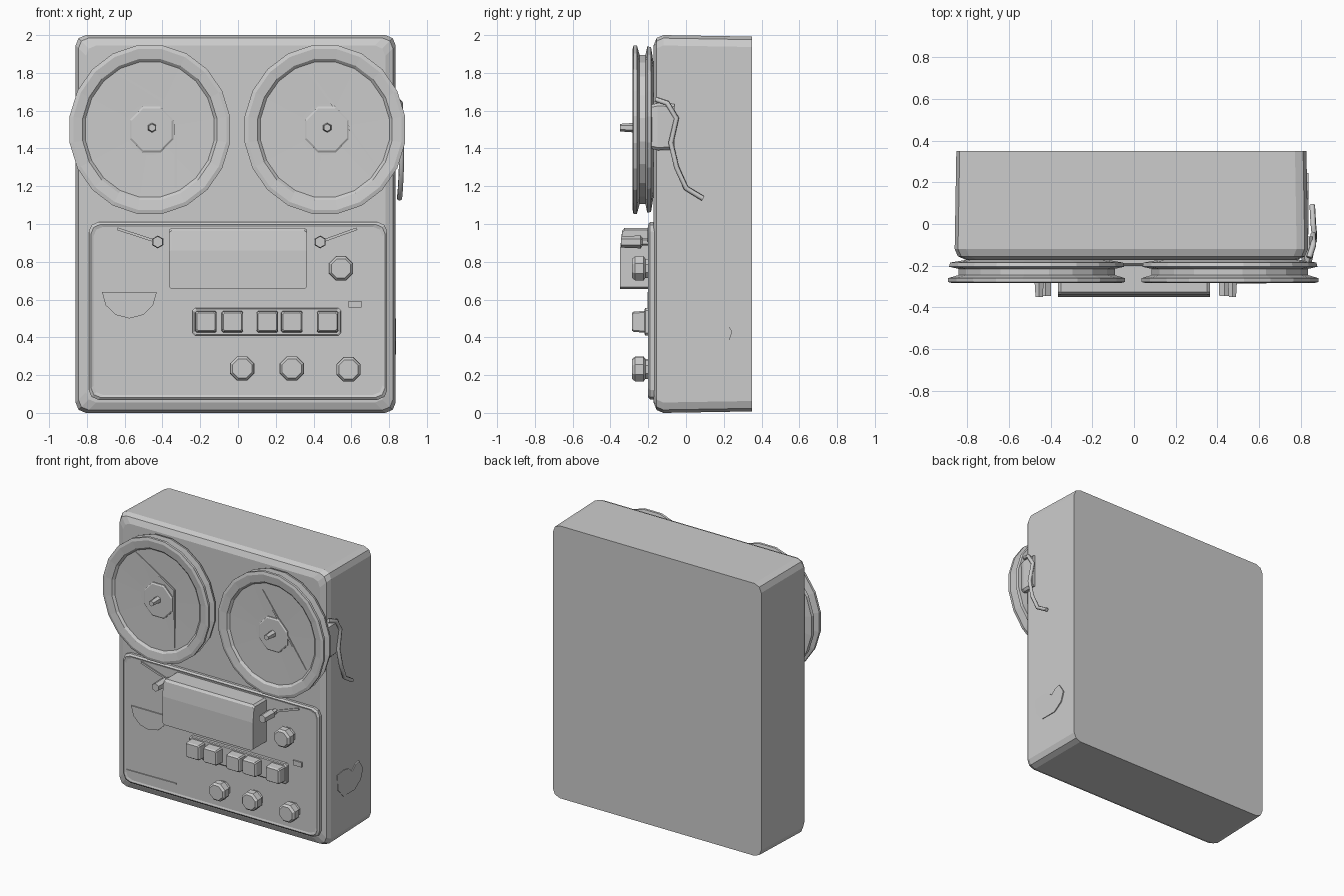
import bpy, bmesh, math
from mathutils import Vector

cube = bpy.data.objects.get("Cube")
if cube:
    bpy.data.objects.remove(cube, do_unlink=True)

GREY = (0.6, 0.6, 0.6, 1)
grey = bpy.data.materials.new("plain grey")
grey.use_nodes = True
grey.diffuse_color = GREY
grey.node_tree.nodes["Principled BSDF"].inputs["Base Color"].default_value = GREY


def finish(name, bm, smooth=False):
    bmesh.ops.recalc_face_normals(bm, faces=bm.faces[:])
    mesh = bpy.data.meshes.new(name)
    bm.to_mesh(mesh)
    bm.free()
    mesh.materials.append(grey)
    ob = bpy.data.objects.new(name, mesh)
    bpy.context.collection.objects.link(ob)
    if smooth:
        bpy.ops.object.select_all(action='DESELECT')
        ob.select_set(True)
        bpy.context.view_layer.objects.active = ob
        bpy.ops.object.shade_smooth_by_angle(angle=math.radians(30))
    return ob


def loft(name, rings, smooth=False):
    """Skin a list of equal-length point rings and cap both ends."""
    bm = bmesh.new()
    loops = [[bm.verts.new(p) for p in ring] for ring in rings]
    for a, b in zip(loops, loops[1:]):
        for i in range(len(a)):
            j = (i + 1) % len(a)
            bm.faces.new((a[i], a[j], b[j], b[i]))
    bm.faces.new(loops[0])
    bm.faces.new(loops[-1])
    return finish(name, bm, smooth)


def rounded_box(name, x0, x1, z0, z1, radius, sections, steps=2):
    """Rounded rectangle facing -y; sections are (y, inset) pairs."""
    rings = []
    for y, inset in sections:
        ring = []
        for k, (sx, sz) in enumerate(((1, 1), (-1, 1), (-1, -1), (1, -1))):
            cx = x1 - radius if sx > 0 else x0 + radius
            cz = z1 - radius if sz > 0 else z0 + radius
            for s in range(steps + 1):
                a = math.radians(90) * (k + s / steps)
                ring.append((cx + radius * math.cos(a) - sx * inset, y,
                             cz + radius * math.sin(a) - sz * inset))
        rings.append(ring)
    return loft(name, rings)


def turned(name, x, z, profile, sides, stretch=1.0, smooth=False):
    """Turn (radius, y) pairs about a front-to-back axis."""
    rings = []
    for r, y in profile:
        angles = [math.tau * (i + 0.5) / sides for i in range(sides)]
        rings.append([(x + r * math.cos(a), y, z + r * stretch * math.sin(a)) for a in angles])
    return loft(name, rings, smooth)


def strip(name, start, end, y0, y1, width):
    """Flat bar between two (x, z) points."""
    a, b = Vector(start), Vector(end)
    side = (b - a).orthogonal().normalized() * width / 2
    corners = (a + side, b + side, b - side, a - side)
    return loft(name, [[(c.x, y, c.y) for c in corners] for y in (y0, y1)])


# Cabinet with a chamfered front edge
rounded_box("cabinet", -0.86, 0.835, 0, 2, 0.055,
            [(0.35, 0.008), (-0.12, 0), (-0.155, 0.015), (-0.172, 0.055)])

# Raised control panel
rounded_box("control_panel", -0.79, 0.79, 0.07, 1.01, 0.05,
            [(-0.15, 0), (-0.19, 0), (-0.2, 0.012), (-0.195, 0.025)])

# Two tape reels with flanges, tape pack, hub and spindle
for side, x in (("right", -0.467), ("left", 0.46)):
    turned(side + "_reel", x, 1.5,
           [(0.30, -0.165), (0.42, -0.185), (0.425, -0.205), (0.38, -0.215),
            (0.38, -0.245), (0.43, -0.26), (0.43, -0.278), (0.41, -0.283),
            (0.36, -0.276), (0.345, -0.262), (0.13, -0.258)], 20, 1.05)
    turned(side + "_hub", x + 0.01, 1.5, [(0.125, -0.24), (0.125, -0.266), (0.115, -0.272)], 8, 1.05)
    turned(side + "_spindle", x + 0.012, 1.51, [(0.027, -0.25), (0.02, -0.35)], 6)
strip("right_reel_upper_rib", (-0.64, 1.8), (-0.33, 1.61), -0.25, -0.266, 0.012)
strip("right_reel_lower_rib", (-0.33, 1.61), (-0.33, 1.19), -0.25, -0.266, 0.012)
strip("left_reel_rib", (0.38, 1.8), (0.73, 1.31), -0.25, -0.266, 0.012)

# Tape head cover: side profile with a sloped upper front
cover_profile = ((-0.18, 0.655), (-0.35, 0.655), (-0.35, 0.86), (-0.338, 0.965),
                 (-0.325, 0.98), (-0.18, 0.98))
loft("head_cover", [[(x, y, 0.82 + (z - 0.82) * s) for y, z in cover_profile]
                    for x, s in ((-0.365, 0.93), (-0.35, 1), (0.35, 1), (0.365, 0.93))])

# Tape guides and their angled arms
for side, x, tip in (("right", -0.425, -0.64), ("left", 0.435, 0.63)):
    turned(side + "_tape_guide", x, 0.905,
           [(0.02, -0.18), (0.02, -0.23), (0.034, -0.24), (0.03, -0.345)], 6)
    strip(side + "_guide_arm", (x, 0.905), (tip, 0.975), -0.185, -0.203, 0.014)

# Key tray with five push keys
rounded_box("key_tray", -0.24, 0.545, 0.41, 0.555, 0.012, [(-0.18, 0), (-0.215, 0), (-0.22, 0.006)], 1)
for i, x in enumerate((-0.17, -0.03, 0.155, 0.285, 0.475)):
    rounded_box(f"key_{i + 1}", x - 0.058, x + 0.058, 0.425, 0.54, 0.008,
                [(-0.2, 0), (-0.275, 0.003), (-0.285, 0.01)], 1)

# Rotary knobs
for i, (x, z) in enumerate(((0.022, 0.235), (0.285, 0.235), (0.585, 0.23), (0.545, 0.765))):
    turned(f"knob_{i + 1}", x, z, [(0.055, -0.18), (0.055, -0.215), (0.07, -0.225),
                                  (0.068, -0.27), (0.055, -0.285)], 8)

# Shallow half-round dial, trim lines and small switch on the panel
arc = [math.radians(180 + 30 * i) for i in range(7)]
dial = [(-0.575 + 0.145 * math.cos(a), 0.64 + 0.14 * math.sin(a)) for a in arc]
loft("dial_plate", [[(x, y, z) for x, z in dial] for y in (-0.19, -0.203)])
strip("lower_trim", (-0.76, 0.16), (-0.36, 0.165), -0.19, -0.202, 0.008)
strip("small_switch", (0.585, 0.575), (0.655, 0.575), -0.19, -0.205, 0.035)

# Hooked cable clip on the left flank
curve = bpy.data.curves.new("cable_clip", 'CURVE')
curve.dimensions = '3D'
curve.bevel_depth = 0.014
curve.bevel_resolution = 1
curve.use_fill_caps = True
path = ((0.84, -0.16, 1.66), (0.86, -0.1, 1.64), (0.86, -0.05, 1.56), (0.865, -0.08, 1.43),
        (0.865, -0.05, 1.3), (0.86, 0, 1.19), (0.855, 0.09, 1.135))
spline = curve.splines.new('POLY')
spline.points.add(len(path) - 1)
for point, co in zip(spline.points, path):
    point.co = (*co, 1)
curve.materials.append(grey)
bpy.context.collection.objects.link(bpy.data.objects.new("cable_clip", curve))
rounded_box("clip_base", 0.8, 0.86, 1.39, 1.64, 0.015, [(-0.06, 0.004), (-0.15, 0), (-0.185, 0.008)], 1)

# Carry grip plate on the left flank
grip = ((-0.05, 0.49), (-0.045, 0.38), (0.02, 0.31), (0.15, 0.31), (0.22, 0.36),
        (0.245, 0.43), (0.2, 0.5), (0.16, 0.49), (0.12, 0.455), (0.08, 0.49), (0.02, 0.5))
loft("grip_plate", [[(x, y, z) for y, z in grip] for x in (0.828, 0.837)])
